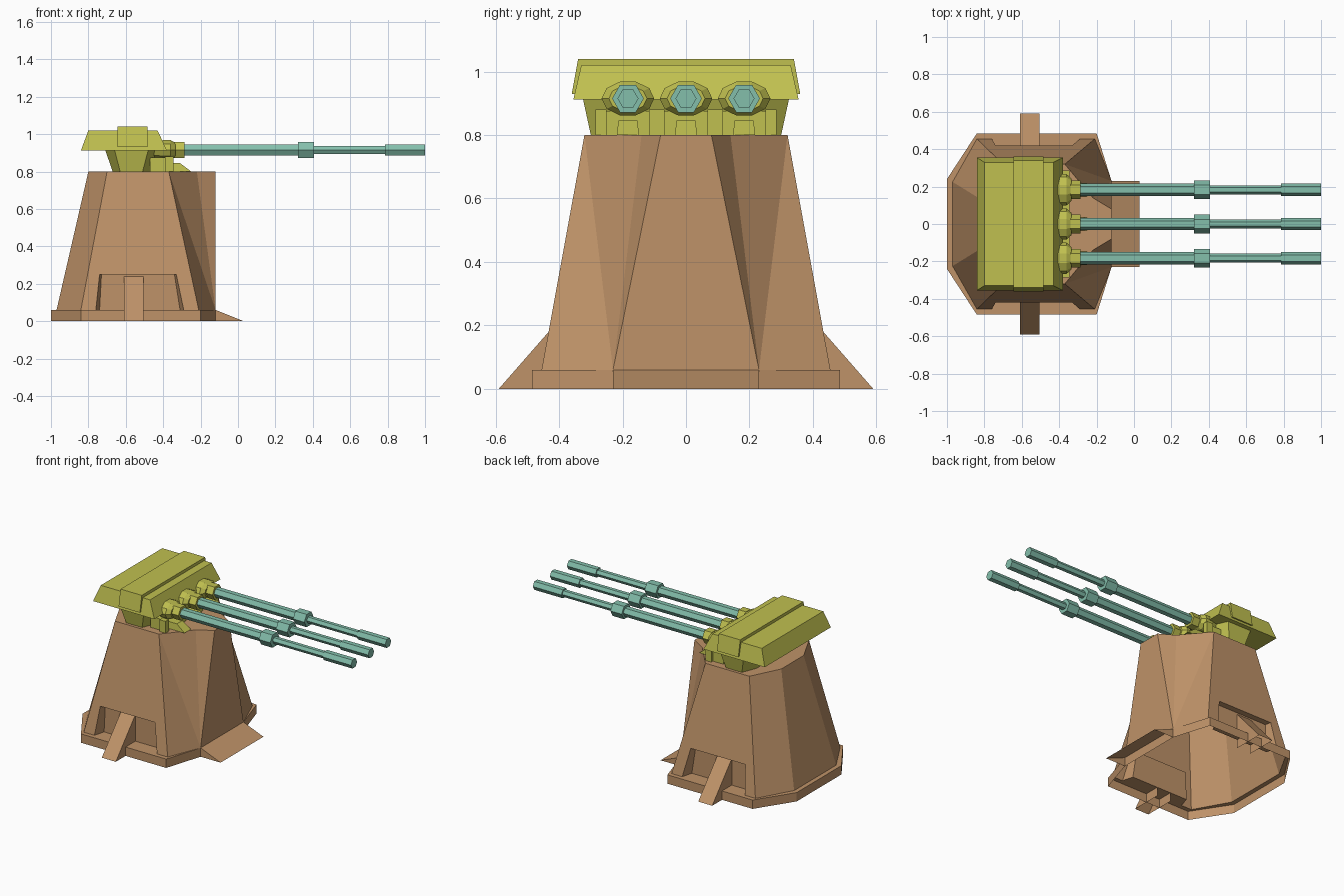
import bpy, bmesh, math
from mathutils import Vector

if "Cube" in bpy.data.objects:
    bpy.data.objects.remove(bpy.data.objects["Cube"])


def material(name, rgb):
    m = bpy.data.materials.new(name)
    m.diffuse_color = (*rgb, 1)
    m.use_nodes = True
    m.node_tree.nodes["Principled BSDF"].inputs["Base Color"].default_value = m.diffuse_color
    return m


BROWN = material("clay_brown", (0.52, 0.29, 0.14))
LIME = material("olive_yellow", (0.53, 0.53, 0.08))
TEAL = material("pale_teal", (0.23, 0.52, 0.41))


def build(name, polys, mat):
    """Object from a list of polygons given as coordinates; shared corners are welded."""
    bm = bmesh.new()
    for p in polys:
        bm.faces.new([bm.verts.new(c) for c in p])
    bmesh.ops.remove_doubles(bm, verts=bm.verts, dist=1e-5)
    bmesh.ops.recalc_face_normals(bm, faces=bm.faces)
    me = bpy.data.meshes.new(name)
    bm.to_mesh(me)
    bm.free()
    me.materials.append(mat)
    ob = bpy.data.objects.new(name, me)
    bpy.context.collection.objects.link(ob)
    return ob


def loft(name, rings, mat):
    """Closed solid through rings with equal point counts."""
    polys = [rings[0], rings[-1]]
    for a, b in zip(rings, rings[1:]):
        n = len(a)
        polys += [[a[i], a[(i + 1) % n], b[(i + 1) % n], b[i]] for i in range(n)]
    return build(name, polys, mat)


def rect(x0, x1, hy, z, cy=0):
    return [(x0, cy - hy, z), (x1, cy - hy, z), (x1, cy + hy, z), (x0, cy + hy, z)]


def turned(name, y, z, stations, n, mat, phase=0.0, squash=1.0):
    """n-sided solid along x; stations are (x, radius)."""
    ang = [phase + 2 * math.pi * i / n for i in range(n)]
    return loft(name, [[(x, y + r * math.cos(a), z + squash * r * math.sin(a)) for a in ang]
                       for x, r in stations], mat)


# Tower: hollow faceted shell with an alcove in each side
tower = []
for s in (1, -1):
    def P(x, y, z, s=s):
        return (x, s * y, z)
    back_t, rear_t = P(-.80, .12, .8), P(-.70, .32, .8)
    side_t, notch_t, front_t = P(-.37, .32, .8), P(-.22, .14, .8), P(-.12, .08, .8)
    back_b, rear_b = P(-.97, .225, .06), P(-.84, .455, .06)
    side_b, front_b = P(-.21, .455, .06), P(-.12, .23, .06)
    o = [P(-.76, .455, .06), P(-.74, .4203, .25), P(-.33, .4203, .25), P(-.29, .455, .06)]
    i = [P(-.74, .38, .06), P(-.73, .38, .25), P(-.34, .38, .25), P(-.31, .38, .06)]
    tower += [[back_b, back_t, rear_t, rear_b],
              [rear_b, rear_t, side_t, side_b, o[3], o[2], o[1], o[0]],
              [side_t, notch_t, front_b], [side_t, front_b, side_b],
              [notch_t, front_t, front_b],
              [o[0], o[1], i[1], i[0]], [o[1], o[2], i[2], i[1]],
              [o[2], o[3], i[3], i[2]], i, [o[0], i[0], i[3], o[3]]]
tower += [[(-.97, -.225, .06), (-.80, -.12, .8), (-.80, .12, .8), (-.97, .225, .06)],
          [(-.12, -.23, .06), (-.12, -.08, .8), (-.12, .08, .8), (-.12, .23, .06)]]
cap = [(-.80, .12), (-.70, .32), (-.37, .32), (-.22, .14), (-.12, .08)]
tower.append([(x, y, .8) for x, y in cap] + [(x, -y, .8) for x, y in reversed(cap)])
build("tower", tower, BROWN)

# Base rim: octagonal skirt with a ledge up to the tower foot
outer = [(-1, .24), (-.84, .485), (-.20, .485), (-.12, .23)]
inner = [(-.97, .225), (-.84, .455), (-.21, .455), (-.12, .23)]
outer += [(x, -y) for x, y in reversed(outer)]
inner += [(x, -y) for x, y in reversed(inner)]
rim = []
for k in range(8):
    a, b, c, d = outer[k], outer[(k + 1) % 8], inner[(k + 1) % 8], inner[k]
    rim.append([(*a, 0), (*b, 0), (*b, .06), (*a, .06)])
    if k == 3:
        continue                      # the tower is flush with the rim here
    ledge = []
    for p in (a, b, c, d):
        if (*p, .06) not in ledge:
            ledge.append((*p, .06))
    rim.append(ledge)
build("base_rim", rim, BROWN)

# Front ramp and side buttresses: wedges open underneath
build("front_ramp", [[(-.12, -.23, .06), (.03, -.23, 0), (.03, .23, 0), (-.12, .23, .06)]]
      + [[(-.12, y, .06), (.03, y, 0), (-.12, y, 0)] for y in (-.23, .23)], BROWN)
for s, side in ((1, "back"), (-1, "front")):
    x0, x1 = -.61, -.505
    build(side + "_buttress",
          [[(x0, s * .38, .24), (x1, s * .38, .24), (x1, s * .59, 0), (x0, s * .59, 0)]]
          + [[(x, s * .38, .24), (x, s * .59, 0), (x, s * .38, 0)] for x in (x0, x1)], BROWN)


# Turret neck, hood and raised roof band
def octa(hx, hy, cx, cy, z):
    q = [(hx, cy), (cx, hy), (-cx, hy), (-hx, cy), (-hx, -cy), (-cx, -hy), (cx, -hy), (hx, -cy)]
    return [(-.57 + x, y, z) for x, y in q]


loft("turret_neck", [octa(.10, .30, .06, .20, .8), octa(.14, .325, .09, .22, .915)], LIME)
loft("turret_hood", [rect(-.84, -.38, .355, .912), rect(-.80, -.43, .33, 1.02)], LIME)
loft("roof_band", [rect(-.645, -.485, .36, .93), rect(-.645, -.485, .34, 1.04)], LIME)

# Three guns, each with mount, bracket and stepped hexagonal barrel
Z = .915
for k, y in enumerate((-.183, 0, .183), 1):
    turned(f"gun_mount_{k}", y, Z, [(-.45, .07), (-.40, .083), (-.36, .083), (-.335, .06)], 10,
           LIME, squash=.67)
    turned(f"gun_collar_{k}", y, Z, [(-.34, .05), (-.285, .05)], 6, LIME)
    loft(f"bracket_block_{k}", [rect(-.47, -.39, .085, .8, y), rect(-.47, -.39, .085, .875, y)], LIME)
    for s in (-1, 1):
        c = y + s * .085
        loft(f"bracket_post_{k}_{'left' if s < 0 else 'right'}",
             [rect(-.39, -.345, .018, .8, c), rect(-.39, -.345, .018, .88, c)], LIME)
    loft(f"bracket_foot_{k}", [rect(-.45, -.25, .035, .8, y), rect(-.39, -.31, .03, .845, y)], LIME)
    turned(f"barrel_{k}", y, Z,
           [(-.29, .033), (.32, .033), (.32, .05), (.405, .05), (.405, .024),
            (.785, .024), (.785, .033), (1, .033)], 6, TEAL)
